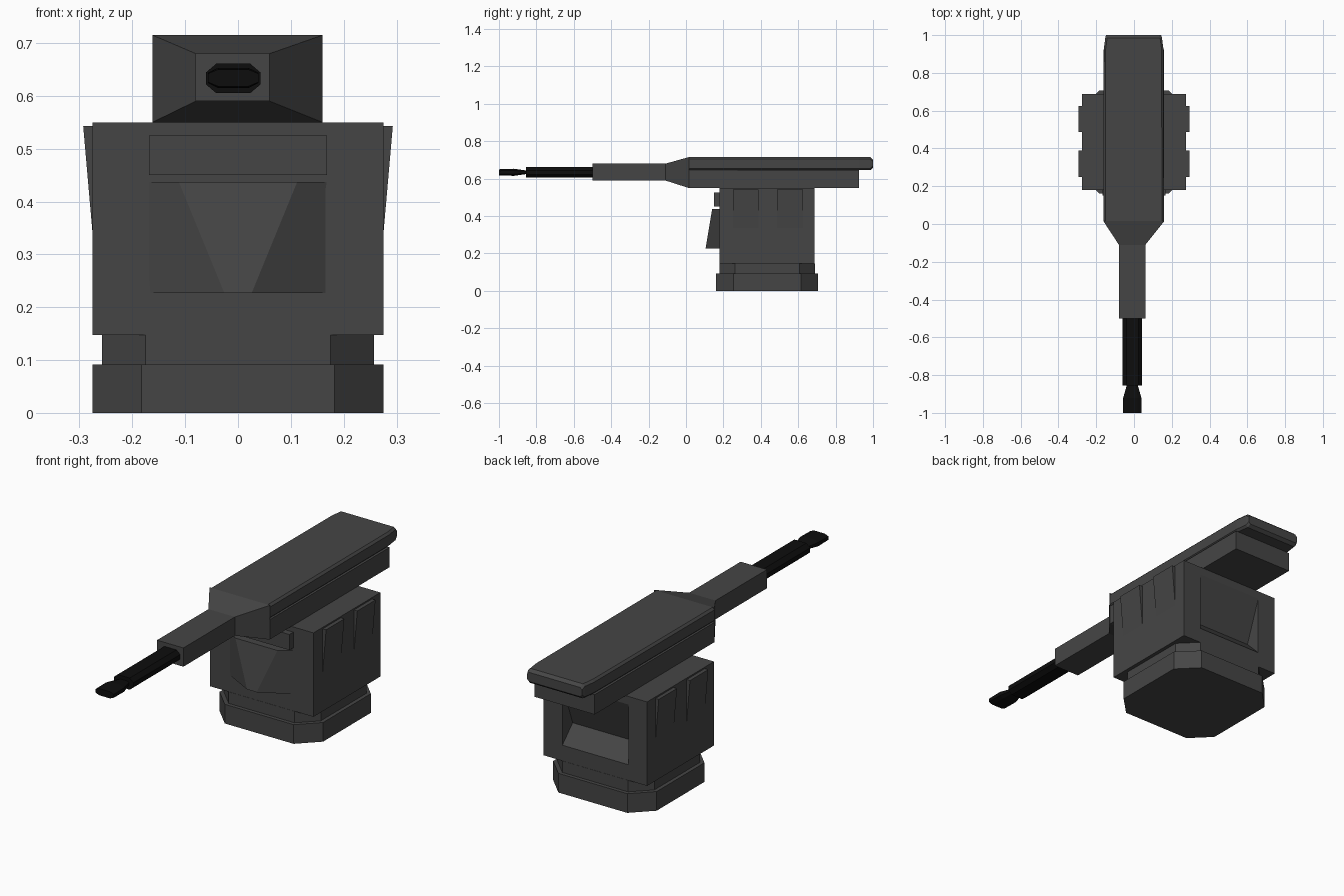
import bpy, bmesh

if "Cube" in bpy.data.objects:
    bpy.data.objects.remove(bpy.data.objects["Cube"])


def material(name, value):
    m = bpy.data.materials.new(name)
    m.diffuse_color = (value, value, value, 1)
    m.use_nodes = True
    m.node_tree.nodes["Principled BSDF"].inputs["Base Color"].default_value = m.diffuse_color
    return m


GREY = material("dark_grey", 0.06)
BLACK = material("black", 0.004)


def loft(name, rings, mat=GREY):
    """Closed solid through rings that all have the same number of points."""
    bm = bmesh.new()
    loops = [[bm.verts.new(p) for p in ring] for ring in rings]
    n = len(loops[0])
    for a, b in zip(loops, loops[1:]):
        for i in range(n):
            j = (i + 1) % n
            bm.faces.new((a[i], a[j], b[j], b[i]))
    bm.faces.new(loops[0][::-1])
    bm.faces.new(loops[-1])
    bmesh.ops.remove_doubles(bm, verts=bm.verts, dist=1e-6)
    bmesh.ops.recalc_face_normals(bm, faces=bm.faces)
    me = bpy.data.meshes.new(name)
    bm.to_mesh(me)
    bm.free()
    me.materials.append(mat)
    ob = bpy.data.objects.new(name, me)
    bpy.context.collection.objects.link(ob)
    return ob


def rect_y(y, x0, x1, z0, z1):
    return [(x0, y, z0), (x1, y, z0), (x1, y, z1), (x0, y, z1)]


def box(name, x0, x1, y0, y1, z0, z1):
    return loft(name, [rect_y(y, x0, x1, z0, z1) for y in (y0, y1)])


def octagon(u, v, cu, cv):
    """Rectangle of half sizes u, v with corners cut by cu, cv."""
    return [(u - cu, -v), (u, cv - v), (u, v - cv), (u - cu, v),
            (cu - u, v), (-u, v - cv), (-u, cv - v), (cu - u, -v)]


def oct_y(y, cx, cz, u, v, cu, cv):
    return [(cx + a, y, cz + b) for a, b in octagon(u, v, cu, cv)]


# Octagonal foot and neck
for name, u, v, c, z0, z1 in (("base_plate", 0.275, 0.273, 0.092, 0, 0.092),
                              ("base_neck", 0.257, 0.255, 0.082, 0.092, 0.147)):
    loft(name, [[(a, b + 0.434, z) for a, b in octagon(u, v, c, c)] for z in (z0, z1)])

# Pedestal body with a wedge-shaped recess in the back
body = box("pedestal_body", -0.275, 0.275, 0.18, 0.688, 0.147, 0.55)
profile = [(0.695, 0.53), (0.61, 0.30), (0.695, 0.215)]
cutter = loft("recess_cutter", [[(x, y, z) for y, z in profile] for x in (-0.175, 0.175)])
cutter.hide_render = True
cut = body.modifiers.new("recess", 'BOOLEAN')
cut.operation = 'DIFFERENCE'
cut.solver = 'EXACT'
cut.object = cutter
bpy.context.view_layer.objects.active = body
bpy.ops.object.modifier_apply(modifier="recess")
bpy.data.objects.remove(cutter)

# Front keel and the bar above it
loft("front_keel", [[(-0.175, 0.185, z), (-w, y, z), (w, y, z), (0.175, 0.185, z)]
                    for z, w, y in ((0.227, 0.026, 0.105), (0.437, 0.112, 0.14))])
box("front_bar", -0.168, 0.168, 0.15, 0.185, 0.45, 0.525)

# Tapered side fins
for side, s in (("right", 1), ("left", -1)):
    for i, y in enumerate((0.25, 0.487)):
        tri = [(0.27, 0.543), (0.293, 0.543), (0.274, 0.325)]
        loft(f"{side}_fin_{i + 1}", [[(s * x, yy, z) for x, z in tri] for yy in (y, y + 0.138)])

# Gun housing: lower box and overhanging lid with a bevelled rear end
box("gun_housing", -0.162, 0.158, 0.015, 0.925, 0.55, 0.645)
loft("gun_lid", [oct_y(0.015, -0.002, 0.68, 0.16, 0.035, 0.01, 0.01),
                 oct_y(0.925, -0.002, 0.68, 0.158, 0.035, 0.01, 0.01),
                 oct_y(0.985, -0.002, 0.68, 0.15, 0.035, 0.01, 0.01),
                 oct_y(1.0, -0.002, 0.68, 0.146, 0.022, 0.01, 0.01)])

# Tapered front and barrel shroud
loft("barrel_shroud", [rect_y(0.015, -0.162, 0.16, 0.55, 0.715),
                       rect_y(-0.11, -0.08, 0.06, 0.59, 0.68),
                       rect_y(-0.5, -0.08, 0.06, 0.59, 0.68)])

# Barrel and flared muzzle
loft("barrel", [oct_y(y, -0.009, 0.633, 0.052, 0.028, 0.02, 0.017) for y in (-0.49, -0.855)], BLACK)
loft("muzzle", [oct_y(y, -0.009, 0.634, u, v, 0.4 * u, 0.5 * v)
                for y, u, v in ((-0.85, 0.028, 0.009), (-0.92, 0.048, 0.019),
                                (-1.0, 0.048, 0.016))], BLACK)
